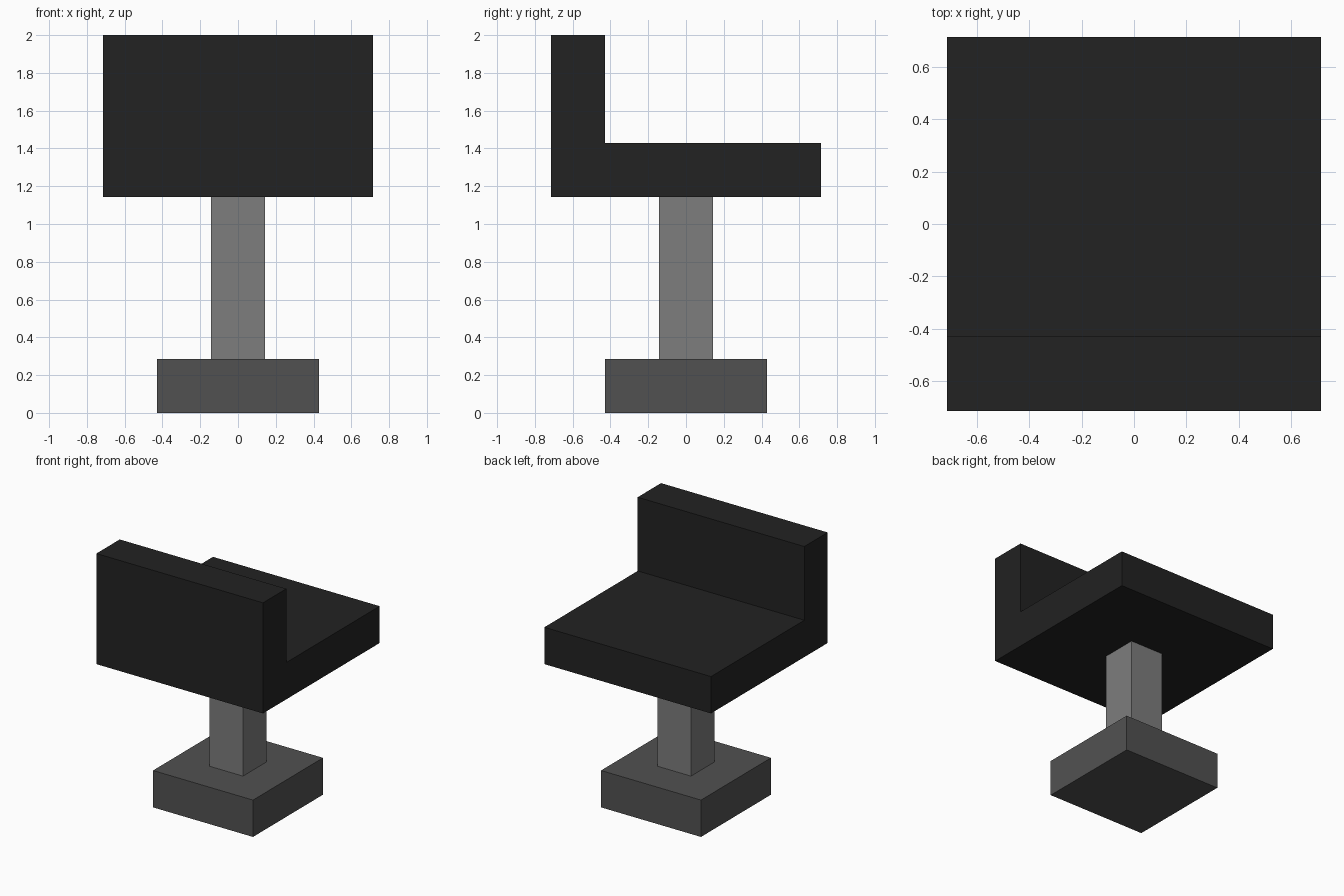
import bpy
import bmesh

if "Cube" in bpy.data.objects:
    bpy.data.objects.remove(bpy.data.objects["Cube"], do_unlink=True)

U = 2 / 7  # block module: every part is a whole or half multiple of it


def material(name, grey):
    mat = bpy.data.materials.new(name)
    mat.use_nodes = True
    colour = (grey, grey, grey, 1)
    mat.diffuse_color = colour
    bsdf = next(n for n in mat.node_tree.nodes if n.type == "BSDF_PRINCIPLED")
    bsdf.inputs["Base Color"].default_value = colour
    return mat


def extrude_profile(name, profile, width, mat):
    """Extrude a (y, z) outline, in modules, across x and centre it."""
    bm = bmesh.new()
    face = bm.faces.new([bm.verts.new((-width * U / 2, y * U, z * U)) for y, z in profile])
    result = bmesh.ops.extrude_face_region(bm, geom=[face])
    moved = [v for v in result["geom"] if isinstance(v, bmesh.types.BMVert)]
    bmesh.ops.translate(bm, verts=moved, vec=(width * U, 0, 0))
    bmesh.ops.recalc_face_normals(bm, faces=bm.faces)
    mesh = bpy.data.meshes.new(name)
    bm.to_mesh(mesh)
    bm.free()
    mesh.materials.append(mat)
    obj = bpy.data.objects.new(name, mesh)
    bpy.context.collection.objects.link(obj)
    return obj


def block(name, width, bottom, top, mat):
    half = width / 2
    outline = [(-half, bottom), (half, bottom), (half, top), (-half, top)]
    return extrude_profile(name, outline, width, mat)


# Square foot and post
block("base", 3, 0, 1, material("dark grey", 0.083))
block("post", 1, 1, 4, material("mid grey", 0.205))

# Seat and backrest as one L-shaped piece, backrest on the -y side
seat_outline = [(-2.5, 4), (2.5, 4), (2.5, 5), (-1.5, 5), (-1.5, 7), (-2.5, 7)]
extrude_profile("seat_with_backrest", seat_outline, 5, material("near black", 0.016))
